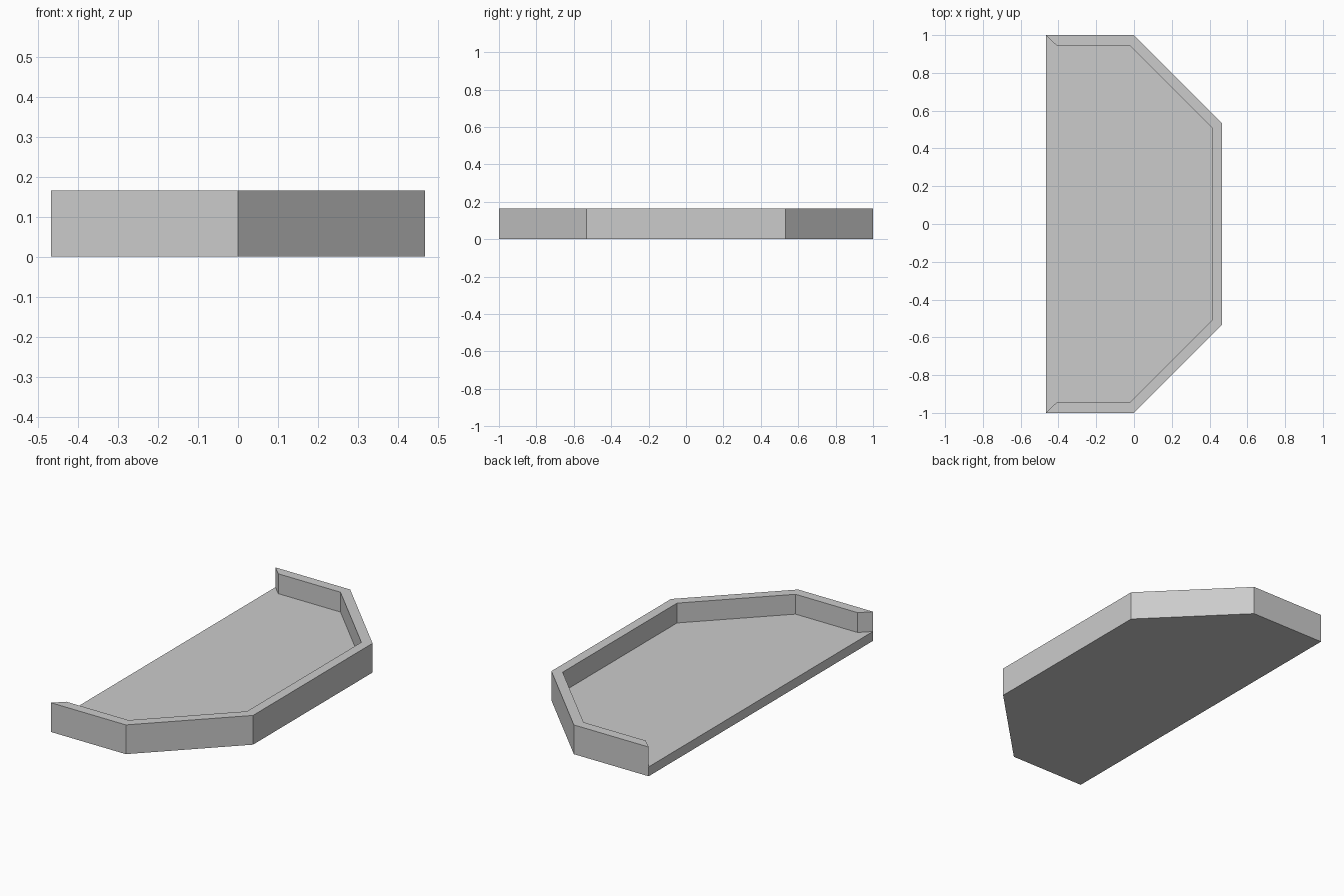
import bpy
import bmesh

cube = bpy.data.objects.get("Cube")
if cube:
    bpy.data.objects.remove(cube, do_unlink=True)

HEIGHT, FLOOR = 0.165, 0.053

# Half outlines, from the open edge round to the middle of the far wall
outer_half = [(-0.467, 1.0), (0.0, 1.0), (0.467, 0.533)]
inner_half = [(-0.467, 1.0), (-0.41, 0.945), (-0.022, 0.945), (0.413, 0.51)]


def mirrored(half):
    return half + [(x, -y) for x, y in reversed(half)]


outer, inner = mirrored(outer_half), mirrored(inner_half)
bm = bmesh.new()


def ring(points, z):
    return [bm.verts.new((x, y, z)) for x, y in points]


base = ring(outer, 0)
rim_out = ring(outer, HEIGHT)
floor = ring(inner, FLOOR)
rim_in = [rim_out[0]] + ring(inner[1:-1], HEIGHT) + [rim_out[-1]]

# Underside, recessed floor and the low edge of the open side
bm.faces.new(base)
bm.faces.new(floor)
bm.faces.new([base[0], base[-1], floor[-1], floor[0]])

# Outer walls; the end walls also touch the floor corners
last = len(base) - 2
for i in range(last + 1):
    loop = [base[i], base[i + 1]]
    if i == last:
        loop.append(floor[-1])
    loop += [rim_out[i + 1], rim_out[i]]
    if i == 0:
        loop.append(floor[0])
    bm.faces.new(loop)

# Inner walls, including the slanted wall ends
for i in range(len(floor) - 1):
    bm.faces.new([floor[i], floor[i + 1], rim_in[i + 1], rim_in[i]])

# Flat rim: mitred triangles at the ends, quads between
bm.faces.new([rim_out[0], rim_out[1], rim_in[2], rim_in[1]])
for i in range(1, last):
    bm.faces.new([rim_out[i], rim_out[i + 1], rim_in[i + 2], rim_in[i + 1]])
bm.faces.new([rim_out[last], rim_out[-1], rim_in[-2], rim_in[-3]])

bmesh.ops.recalc_face_normals(bm, faces=bm.faces[:])
mesh = bpy.data.meshes.new("walled_platform")
bm.to_mesh(mesh)
bm.free()

# Plain grey finish
grey = bpy.data.materials.new("light_grey")
grey.use_nodes = True
grey.diffuse_color = (0.6, 0.6, 0.6, 1)
grey.node_tree.nodes["Principled BSDF"].inputs["Base Color"].default_value = (0.6, 0.6, 0.6, 1)
mesh.materials.append(grey)

platform = bpy.data.objects.new("walled_platform", mesh)
bpy.context.collection.objects.link(platform)
